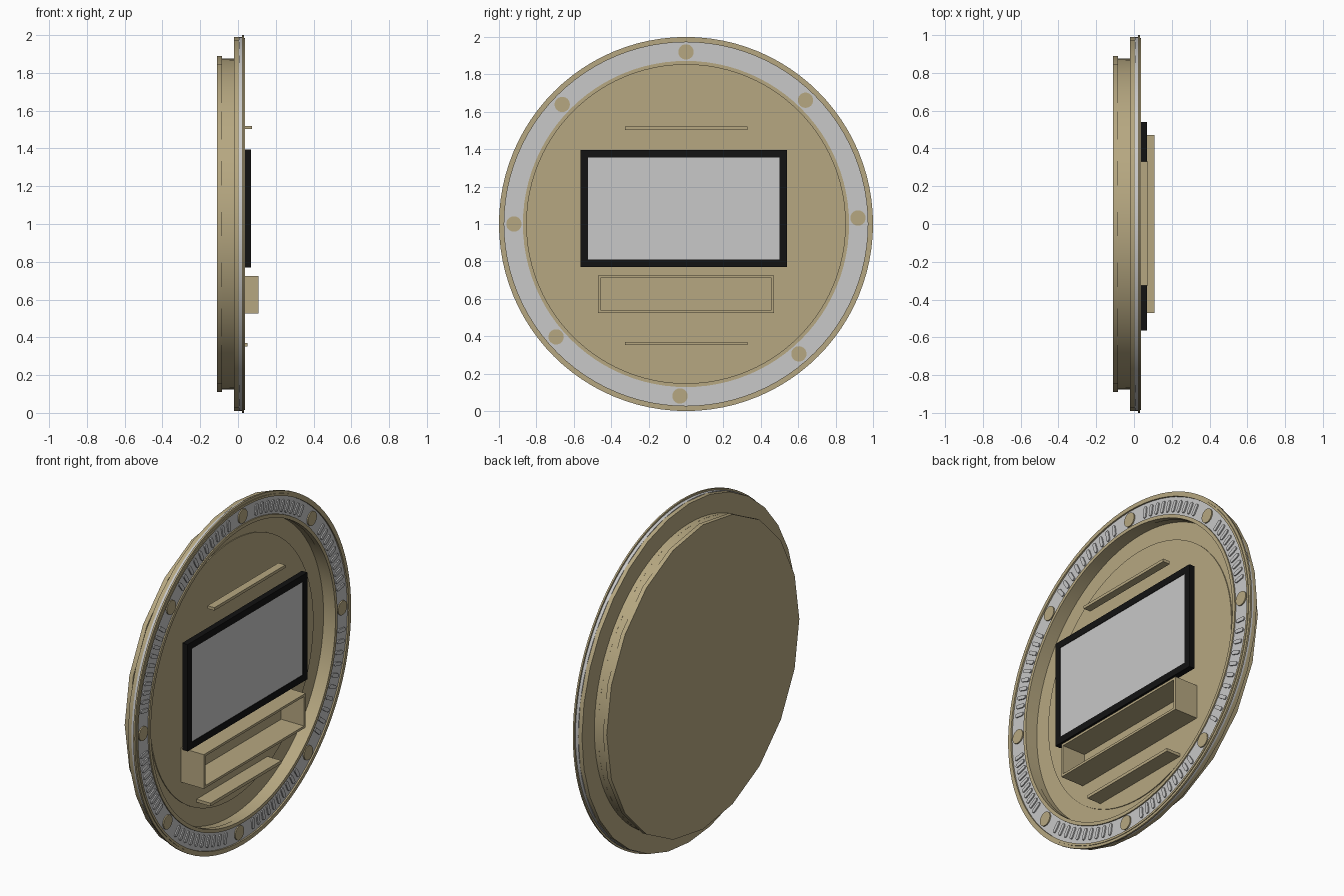
import bpy, bmesh, math
from mathutils import Matrix, Vector

cube = bpy.data.objects.get("Cube")
if cube:
    bpy.data.objects.remove(cube, do_unlink=True)


def material(name, color):
    m = bpy.data.materials.new(name)
    m.use_nodes = True
    m.diffuse_color = (*color, 1)
    bsdf = next(n for n in m.node_tree.nodes if n.type == "BSDF_PRINCIPLED")
    bsdf.inputs["Base Color"].default_value = (*color, 1)
    return m


SAND = material("sand", (0.47, 0.39, 0.22))
GREY = material("light grey", (0.58, 0.58, 0.58))
BLACK = material("black", (0.006, 0.006, 0.006))
CENTRE = Vector((0, 0, 1))


def finish(name, bm, mat, smooth=False):
    bmesh.ops.remove_doubles(bm, verts=bm.verts, dist=1e-5)
    bmesh.ops.recalc_face_normals(bm, faces=bm.faces)
    mesh = bpy.data.meshes.new(name)
    bm.to_mesh(mesh)
    bm.free()
    mesh.materials.append(mat)
    ob = bpy.data.objects.new(name, mesh)
    bpy.context.collection.objects.link(ob)
    if smooth:
        bpy.ops.object.select_all(action="DESELECT")
        ob.select_set(True)
        bpy.context.view_layer.objects.active = ob
        bpy.ops.object.shade_smooth_by_angle(angle=math.radians(30))
    return ob


def ring(name, x0, x1, r_in, r_out, mat, sides=96):
    """Solid ring (or disc when r_in is 0) around the x axis."""
    bm = bmesh.new()
    profile = [(x0, r_in), (x0, r_out), (x1, r_out), (x1, r_in)]
    loops = []
    for i in range(sides):
        a = math.tau * i / sides
        loops.append([bm.verts.new((x, r * math.sin(a), 1 + r * math.cos(a)))
                      for x, r in profile])
    for i in range(sides):
        p, q = loops[i], loops[(i + 1) % sides]
        for k in range(4 if r_in else 3):
            n = (k + 1) % 4
            bm.faces.new((p[k], p[n], q[n], q[k]))
    return finish(name, bm, mat, True)


def add_box(bm, lo, hi):
    lo, hi = Vector(lo), Vector(hi)
    bmesh.ops.create_cube(bm, size=1, matrix=Matrix.Translation((lo + hi) / 2)
                          @ Matrix.Diagonal((*(hi - lo), 1)))


def box(name, lo, hi, mat):
    bm = bmesh.new()
    add_box(bm, lo, hi)
    return finish(name, bm, mat)


def frame(name, lo, hi, wall, mat):
    """Rectangular tube open along x."""
    bm = bmesh.new()
    loops = []
    for x, inset in ((lo[0], 0), (hi[0], 0), (hi[0], wall), (lo[0], wall)):
        y0, y1 = lo[1] + inset, hi[1] - inset
        z0, z1 = lo[2] + inset, hi[2] - inset
        loops.append([bm.verts.new((x, y, z)) for y, z in
                      ((y0, z0), (y1, z0), (y1, z1), (y0, z1))])
    for k in range(4):
        p, q = loops[k], loops[(k + 1) % 4]
        for i in range(4):
            j = (i + 1) % 4
            bm.faces.new((p[i], p[j], q[j], q[i]))
    return finish(name, bm, mat)


def add_plate(bm, outline, x0, x1, angle, radius):
    """Thin plate from a (tangent, radial) outline, placed around the ring."""
    spin = Matrix.Translation(CENTRE) @ Matrix.Rotation(-angle, 4, "X")
    rows = [[bm.verts.new(spin @ Vector((x, t, radius + r))) for t, r in outline]
            for x in (x0, x1)]
    n = len(outline)
    bm.faces.new(rows[1])
    for i in range(n):
        j = (i + 1) % n
        bm.faces.new((rows[0][i], rows[0][j], rows[1][j], rows[1][i]))


# Back drum and recessed floor
ring("back_flange", -0.11, -0.085, 0, 0.89, SAND, 20)
ring("drum", -0.085, -0.045, 0, 0.875, SAND, 64)
ring("drum_wall", -0.045, 0.0, 0.855, 0.875, SAND)
ring("floor_disc", -0.045, -0.04, 0, 0.755, SAND)

# Layered rim
ring("rear_rim", -0.02, 0.004, 0.86, 0.99, SAND, 32)
ring("rim_band", 0.004, 0.027, 0.86, 0.99, GREY)
ring("outer_trim", 0.022, 0.032, 0.985, 1.0, SAND)
ring("outer_bead", 0.022, 0.036, 0.972, 0.985, SAND)
ring("inner_trim", 0.0, 0.034, 0.852, 0.872, SAND)

# Raised slots and round studs around the rim
slot = []
for end, start in ((1, 0), (-1, math.pi)):
    for k in range(5):
        a = start + math.pi * k / 4
        slot.append((0.011 * math.cos(a), end * 0.023 + 0.011 * math.sin(a)))
circle = [(0.041 * math.cos(math.tau * k / 24), 0.041 * math.sin(math.tau * k / 24))
          for k in range(24)]
stud_angles = [0, 44, 88, 139, 182, 229, 270, 314]
slots, studs = bmesh.new(), bmesh.new()
for i, start in enumerate(stud_angles):
    end = (stud_angles + [360])[i + 1]
    add_plate(studs, circle, 0.025, 0.034, math.radians(start), 0.92)
    for k in range(10):
        a = start + 8 + (end - start - 16) * k / 9
        add_plate(slots, slot, 0.025, 0.034, math.radians(a), 0.918)
finish("rim_slots", slots, GREY)
finish("rim_studs", studs, SAND)

# Screen
frame("screen_bezel", (0.035, -0.565, 0.77), (0.07, 0.54, 1.395), 0.04, BLACK)
box("screen_back", (0.035, -0.53, 0.8), (0.05, 0.505, 1.365), BLACK)
box("screen_panel", (0.05, -0.525, 0.81), (0.067, 0.5, 1.355), GREY)

# Open cabinet and shelves
frame("cabinet", (-0.04, -0.47, 0.525), (0.108, 0.47, 0.725), 0.014, SAND)
box("upper_shelf", (0.03, -0.325, 1.503), (0.075, 0.33, 1.52), SAND)
box("lower_shelf", (-0.04, -0.325, 0.352), (0.05, 0.33, 0.37), SAND)
